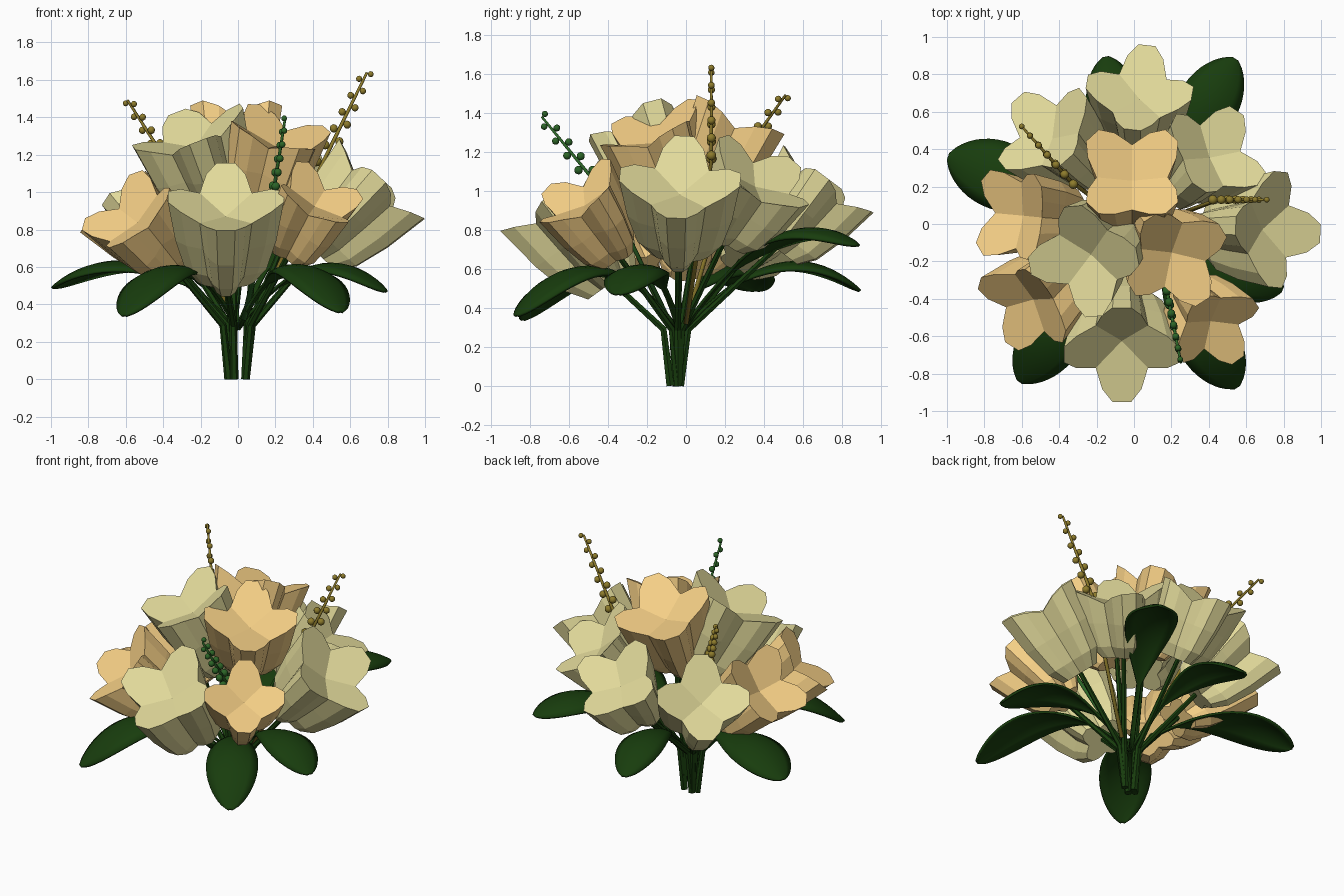
import bpy, bmesh
from math import sin, cos, pi, radians
from mathutils import Vector, Matrix

if "Cube" in bpy.data.objects:
    bpy.data.objects.remove(bpy.data.objects["Cube"])


def material(name, rgb):
    m = bpy.data.materials.new(name)
    m.diffuse_color = (*rgb, 1)
    m.use_nodes = True
    m.node_tree.nodes["Principled BSDF"].inputs["Base Color"].default_value = m.diffuse_color
    return m


CREAM = material("cream_petal", (0.77, 0.71, 0.33))
PEACH = material("peach_petal", (0.92, 0.63, 0.24))
GREEN = material("leaf_green", (0.009, 0.046, 0.004))
OCHRE = material("berry_ochre", (0.27, 0.20, 0.025))
FRESH = material("berry_green", (0.025, 0.13, 0.02))


def finish(name, bm, mat, smooth=False):
    bmesh.ops.recalc_face_normals(bm, faces=bm.faces)
    me = bpy.data.meshes.new(name)
    bm.to_mesh(me)
    bm.free()
    me.materials.append(mat)
    for p in me.polygons:
        p.use_smooth = smooth
    ob = bpy.data.objects.new(name, me)
    bpy.context.collection.objects.link(ob)
    return ob


def bridge(bm, a, b, closed=True):
    n = len(a)
    for i in range(n if closed else n - 1):
        j = (i + 1) % n
        bm.faces.new((a[i], a[j], b[j], b[i]))


def tube(bm, pts, radii, sides=6):
    pts = [Vector(p) for p in pts]
    rings = []
    for i, p in enumerate(pts):
        d = (pts[min(i + 1, len(pts) - 1)] - pts[max(i - 1, 0)]).normalized()
        q = Vector((0, 0, 1)).rotation_difference(d)
        rings.append([bm.verts.new(p + q @ Vector((radii[i] * cos(2 * pi * k / sides),
                      radii[i] * sin(2 * pi * k / sides), 0))) for k in range(sides)])
    for a, b in zip(rings, rings[1:]):
        bridge(bm, a, b)
    bm.faces.new(rings[0])
    bm.faces.new(rings[-1])


# Four-lobed bell: one petal outline repeated, stacked rings, shallow funnel on top
PETAL = [(0.45, -0.45, -0.075), (0.78, -0.34, -0.025), (1.0, -0.16, 0),
         (1.0, 0.16, 0), (0.78, 0.34, -0.025)]
RINGS = [(1.0, 0), (0.87, -0.24), (0.70, -0.42), (0.48, -0.51)]
DEPTH = 0.51


def flower(name, mat, mouth, axis, r, twist, deep=1.0):
    bm = bmesh.new()
    outline = []
    for k in range(4):
        rot = Matrix.Rotation(radians(twist) + k * pi / 2, 3, 'Z')
        outline += [rot @ Vector((x * r, y * r, z)) for x, y, z in PETAL]
    s = r / 0.3 * deep
    rings = [[bm.verts.new((p.x * f, p.y * f, p.z * (1 if dz == 0 else 0) + dz * s))
              for p in outline] for f, dz in RINGS]
    for a, b in zip(rings, rings[1:]):
        bridge(bm, a, b)
    bm.faces.new(rings[-1])
    centre = bm.verts.new((0, 0, -0.12 * s))
    n = len(PETAL)
    for k in range(4):
        lobe = [rings[0][(k * n + i) % (4 * n)] for i in range(n + 1)]
        bm.faces.new([centre] + lobe)
    n = Vector(axis).normalized()
    q = Vector((0, 0, 1)).rotation_difference(n)
    bm.transform(Matrix.Translation(mouth) @ q.to_matrix().to_4x4())
    finish(name, bm, mat)
    return Vector(mouth) - n * (DEPTH * s - 0.02)


FLOWERS = [
    ("cream_flower_front", CREAM, (-0.065, -0.70, 0.975), (0, -0.58, 0.81), 0.31, 0, 1.04),
    ("cream_flower_right", CREAM, (0.77, -0.03, 1.07), (0.68, 0, 0.73), 0.31, -4),
    ("cream_flower_back", CREAM, (0.03, 0.73, 1.06), (0, 0.6, 0.8), 0.285, -8, 0.92),
    ("cream_flower_back_left", CREAM, (-0.49, 0.51, 0.98), (-0.5, 0.5, 0.75), 0.29, 40, 0.95),
    ("cream_flower_back_right", CREAM, (0.45, 0.40, 1.10), (0.45, 0.45, 0.77), 0.29, 60, 0.88),
    ("cream_flower_top", CREAM, (-0.27, -0.20, 1.35), (-0.32, -0.3, 0.9), 0.31, 8),
    ("peach_flower_top", PEACH, (-0.01, 0.28, 1.39), (0, 0.4, 0.9), 0.30, 45),
    ("peach_flower_centre", PEACH, (0.23, -0.19, 1.35), (0.25, -0.32, 0.9), 0.29, 32),
    ("peach_flower_left", PEACH, (-0.67, 0.05, 0.95), (-0.7, 0.05, 0.7), 0.28, 40),
    ("peach_flower_front_left", PEACH, (-0.60, -0.46, 0.91), (-0.55, -0.5, 0.65), 0.28, 65),
    ("peach_flower_front_right", PEACH, (0.45, -0.57, 1.0), (0.4, -0.5, 0.75), 0.25, 35),
]
FEET = [(-0.05, -0.05), (-0.02, -0.08), (0.04, -0.04), (-0.025, -0.03)]

# Flowers and the stems that gather into a few thick feet below them
bm = bmesh.new()
for i, f in enumerate(FLOWERS):
    base = flower(*f)
    foot = Vector((*min(FEET, key=lambda p: (Vector(p) * 6 - base.xy).length), 0))
    out = Vector((base.x, base.y, 0)) * 0.09
    tube(bm, [foot, foot + out + Vector((0, 0, 0.29)), base], [0.023, 0.019, 0.015])
finish("flower_stems", bm, GREEN)


# Broad arching leaves on thin stalks
def leaf(name, tip, crest, half_width):
    p0, p2 = Vector((0, -0.03, 0.27)), Vector(tip)
    p1 = Vector((tip[0] * 0.55, tip[1] * 0.55, crest))
    side = Vector((-tip[1], tip[0], 0)).normalized()
    bm = bmesh.new()
    rows = []
    steps = 22
    for i in range(steps + 1):
        t = 1 - (1 - i / steps) ** 1.5
        c = p0 * (1 - t) ** 2 + p1 * 2 * t * (1 - t) + p2 * t * t
        u = max(0, (t - 0.25) / 0.75)
        w = max(0.014, half_width * sin(pi * u ** 1.4) ** 0.6 if 0 < u < 1 else 0)
        rows.append([bm.verts.new(c + side * w * k / 3 - Vector((0, 0, 0.3 * w * (k / 3) ** 2)))
                     for k in range(-3, 4)])
    for a, b in zip(rows, rows[1:]):
        bridge(bm, a, b, False)
    ob = finish(name, bm, GREEN, True)
    m = ob.modifiers.new("thickness", 'SOLIDIFY')
    m.thickness = 0.015
    m.offset = 0


leaf("leaf_back_right", (0.54, 0.88, 0.72), 1.02, 0.16)
leaf("leaf_back", (-0.15, 0.89, 0.49), 0.86, 0.14)
leaf("leaf_left", (-0.99, 0.36, 0.49), 0.85, 0.18)
leaf("leaf_front_left", (-0.61, -0.84, 0.34), 0.90, 0.16)
leaf("leaf_front_right", (0.55, -0.87, 0.36), 0.90, 0.16)
leaf("leaf_right", (0.79, -0.35, 0.47), 0.84, 0.15)


# Berry sprigs: a thin stalk with beads alternating either side in its upright plane
def sprig(name, mat, start, low, tip, count):
    bm = bmesh.new()
    low, tip = Vector(low), Vector(tip)
    tube(bm, [start, low, tip], [0.014, 0.011, 0.007])
    d = (tip - low).normalized()
    side = d.cross(Vector((0, 0, 1))).cross(d).normalized()
    for i in range(count):
        t = i / (count - 1)
        r = 0.026 - 0.010 * t
        off = side * (0.032 - 0.010 * t) * (-1) ** i
        bmesh.ops.create_uvsphere(bm, u_segments=10, v_segments=7, radius=r,
                                  matrix=Matrix.Translation(low.lerp(tip, t) + off))
    finish(name, bm, mat, True)


sprig("berry_sprig_right", OCHRE, (0.1, 0.0, 0.32), (0.45, 0.13, 1.15), (0.69, 0.13, 1.64), 12)
sprig("berry_sprig_left", OCHRE, (-0.03, 0.0, 0.32), (-0.34, 0.23, 1.10), (-0.59, 0.51, 1.49), 12)
sprig("berry_sprig_front", FRESH, (0.03, -0.08, 0.32), (0.18, -0.38, 0.94), (0.25, -0.74, 1.38), 13)
